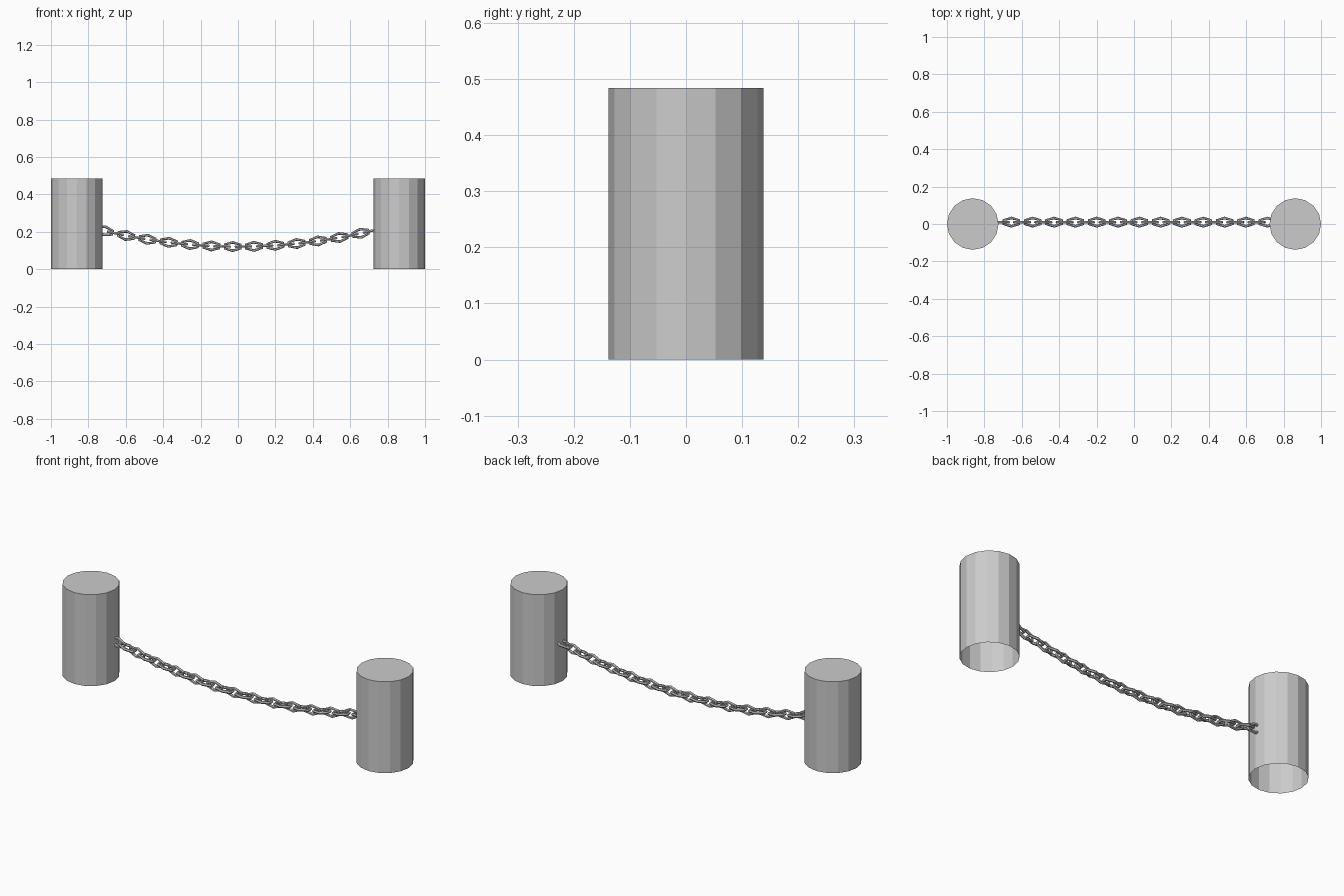
import bpy, bmesh, math
from mathutils import Matrix, Vector

if "Cube" in bpy.data.objects:
    bpy.data.objects.remove(bpy.data.objects["Cube"])

POST_X, POST_R, POST_H = 0.862, 0.138, 0.484
LINKS, PITCH, CHAIN_Y = 26, 0.057, 0.01


def add_object(name, bm):
    mesh = bpy.data.meshes.new(name)
    bm.to_mesh(mesh)
    bm.free()
    obj = bpy.data.objects.new(name, mesh)
    bpy.context.collection.objects.link(obj)
    return obj


# Posts: 16-sided, closed on top, open underneath
for side, sx in (("left", -1), ("right", 1)):
    bm = bmesh.new()
    bmesh.ops.create_cone(bm, cap_ends=True, segments=16, radius1=POST_R,
                          radius2=POST_R, depth=POST_H,
                          matrix=Matrix.Translation((sx * POST_X, 0, POST_H / 2)))
    bm.normal_update()
    bottom = [f for f in bm.faces if f.normal.z < -0.9]
    bmesh.ops.delete(bm, geom=bottom, context='FACES_ONLY')
    add_object(side + "_post", bm)


# Link: stretched six-sided ring of thin wire, lying in local XY
def add_link(bm, matrix, half_len=0.041, half_wid=0.022, wire=0.0075, major=6, minor=6):
    rings = []
    for i in range(major):
        a = math.pi / 2 + 2 * math.pi * i / major
        centre = Vector((half_len * math.cos(a) / math.cos(math.pi / 6),
                         half_wid * math.sin(a), 0))
        out = Vector((math.cos(a), math.sin(a), 0))
        ring = []
        for j in range(minor):
            b = 2 * math.pi * j / minor
            p = centre + out * wire * math.cos(b) + Vector((0, 0, wire * math.sin(b)))
            ring.append(bm.verts.new(matrix @ p))
        rings.append(ring)
    for i in range(major):
        r, s = rings[i], rings[(i + 1) % major]
        for j in range(minor):
            k = (j + 1) % minor
            bm.faces.new((r[j], s[j], s[k], r[k]))


# Chain: alternating upright and flat links along a sagging curve
bm = bmesh.new()
for i in range(LINKS):
    x = (i - (LINKS - 1) / 2) * PITCH
    z = 0.121 + 0.165 * x * x
    slope = math.atan(0.33 * x)
    twist = math.pi / 2 if i % 2 == 0 else 0
    add_link(bm, Matrix.Translation((x, CHAIN_Y, z))
             @ Matrix.Rotation(-slope, 4, 'Y') @ Matrix.Rotation(twist, 4, 'X'))
bmesh.ops.recalc_face_normals(bm, faces=bm.faces[:])
add_object("chain", bm)
